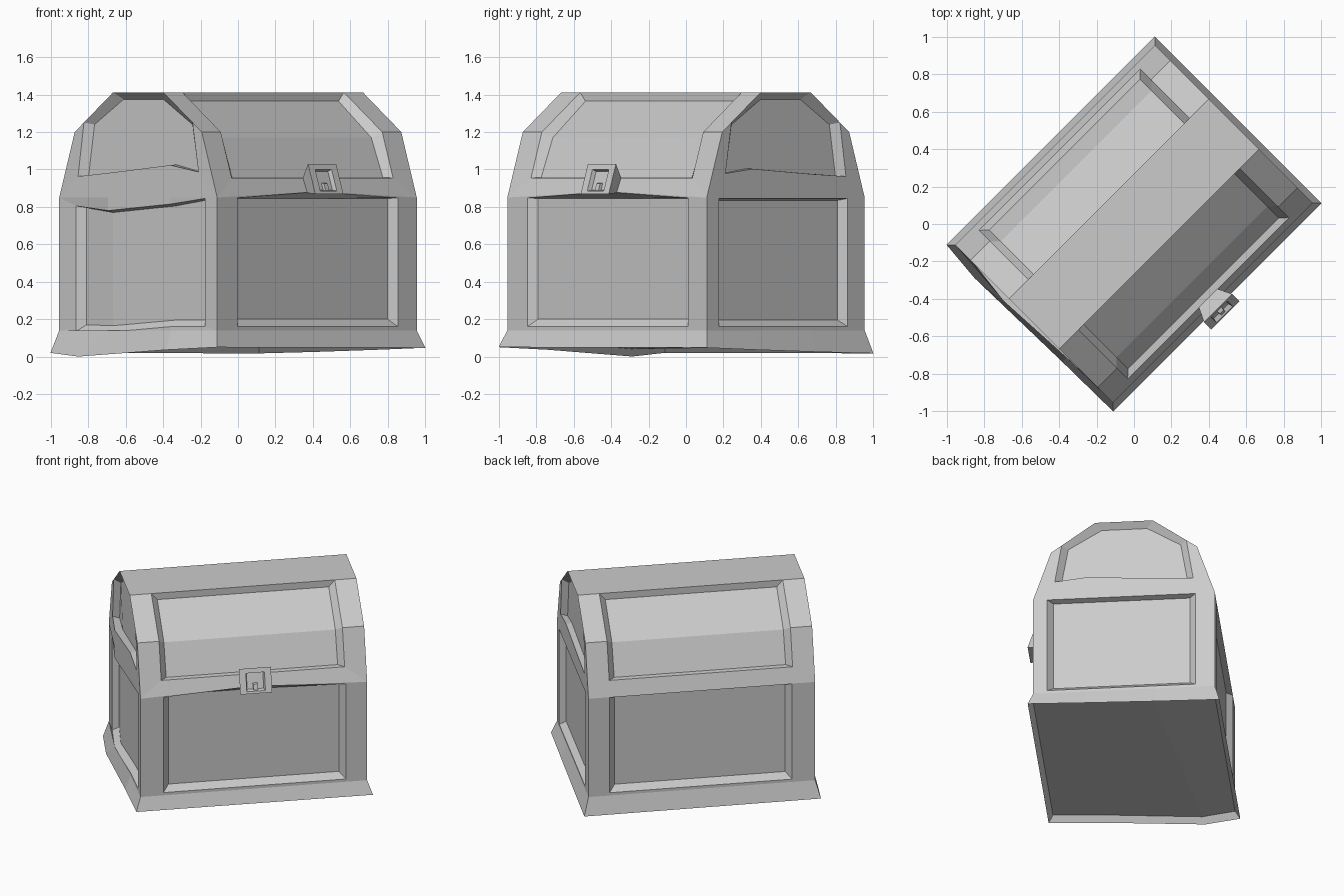
import bpy, bmesh, math
from mathutils import Matrix

if "Cube" in bpy.data.objects:
    bpy.data.objects.remove(bpy.data.objects["Cube"])

L, W = 0.754, 0.597          # half length, half depth of the body
D, B = 0.04, 0.04            # panel recess depth and bevel width
SEAM, FOLD, TOP = 0.85, 1.20, 1.412
BULGE, SOFT = 0.03, 0.2      # outward bow of the left end, and its falloff
TURN = Matrix.Rotation(math.radians(45), 4, 'Z')


class Part:
    """Collects faces given as (length, forward, height) points."""
    def __init__(self, name):
        self.name, self.bm = name, bmesh.new()

    def fill(self, loop):
        self.bm.faces.new([self.bm.verts.new((u, -v, z)) for u, v, z in loop])

    def ring(self, a, b):
        n = len(a)
        for i in range(n):
            j = (i + 1) % n
            self.fill([a[i], a[j], b[j], b[i]])

    def finish(self):
        bmesh.ops.remove_doubles(self.bm, verts=self.bm.verts, dist=1e-5)
        bmesh.ops.recalc_face_normals(self.bm, faces=self.bm.faces)
        self.bm.transform(TURN)
        me = bpy.data.meshes.new(self.name)
        self.bm.to_mesh(me)
        self.bm.free()
        bpy.context.collection.objects.link(bpy.data.objects.new(self.name, me))


chest = Part("chest")


def long_side(s, bow):
    """Front (s=1) or back (s=-1): sunk body panel and sunk folded lid panel."""
    def body(u, v, z0, z1, zm, du=0.0):
        return [(-u + du, s * v, z0), (u + du, s * v, z0), (u + du, s * v, z1),
                (0, s * v, zm), (-u + du, s * v, z1)]
    outer = body(L, W, 0.14, SEAM, SEAM + bow)
    opening = body(0.607, W, 0.16, SEAM - 0.002, SEAM + bow - 0.002, 0.006)
    inner = body(0.607 - B, W - D, 0.2, 0.845, 0.845, 0.006)
    chest.ring(outer, opening)
    chest.ring(opening, inner)
    chest.fill(inner)

    def lid(u, low, fold, top, bow=0):
        (a, za), (b, zb), (c, zc) = low, fold, top
        return [(-u, s * a, za), (0, s * a, za + bow), (u, s * a, za), (u, s * b, zb),
                (u, s * c, zc), (-u, s * c, zc), (-u, s * b, zb)]
    outer = lid(L, (W, SEAM), (0.48, FOLD), (0.19, TOP), bow)
    opening = lid(0.61, (0.562, 0.955), (0.48, FOLD), (0.19, TOP))
    inner = lid(0.57, (0.525, 0.957), (0.437, 1.17), (0.19, 1.365))
    chest.ring(outer, opening)
    chest.ring(opening, inner)
    chest.fill(inner[:4] + inner[6:])
    chest.fill(inner[3:])


def end(s, w):
    """Right (s=1) or left (s=-1) end; w warps the panel edges."""
    k = BULGE * w

    def body(u, v, z0, z1, warp, dv=0.0):
        return [(s * u, dv - v, z0 - 0.025 * warp),
                (s * (u + k), -0.2, z0 - 0.03 * warp), (s * (u + k * SOFT), 0.25, z0),
                (s * u, dv + v, z0), (s * u, dv + v, z1),
                (s * (u + k * SOFT), 0.25, z1 - 0.03 * warp),
                (s * (u + k), -0.2, z1 - 0.065 * warp), (s * u, dv - v, z1 - 0.04 * warp)]
    outer = body(L, W, 0.14, SEAM, 0)
    opening = body(L, 0.487, 0.16, 0.845, w, 0.018)
    inner = body(L - D, 0.45, 0.195, 0.835, w, 0.018)
    chest.ring(outer, opening)
    chest.ring(opening, inner)
    for q in ((0, 1, 6, 7), (1, 2, 5, 6), (2, 3, 4, 5)):
        chest.fill([inner[i] for i in q])

    def lid(u, low, fold, top, lift, bow=1):
        (a, za), (b, zb), (c, zc) = low, fold, top
        return [(s * (u + x * bow), v, z) for v, z, x in (
            (-a, za, 0), (-0.2, za + lift * 0.3, k), (0.25, za + lift, k * SOFT),
            (a, za + lift * 0.4, 0), (b, zb, 0), (c, zc, 0), (-c, zc, 0), (-b, zb, 0))]
    lift = 0.04 + 0.02 * w
    outer = lid(L, (W, SEAM), (0.48, FOLD), (0.19, TOP), 0)
    opening = lid(L, (0.455, 0.963), (0.41, 1.2512), (0.19, TOP), lift)
    inner = lid(L - D, (0.415, 0.966), (0.37, 1.24), (0.15, 1.375), lift, 0.6)
    chest.ring(outer, opening)
    chest.ring(opening, inner)
    chest.fill(inner)


long_side(1, 0.033)
long_side(-1, 0)
end(1, 0)
end(-1, 1)

# flat lid ridge
chest.fill([(-L, 0.19, TOP), (L, 0.19, TOP), (L, -0.19, TOP), (-L, -0.19, TOP)])

# flared foot and slightly uneven, sunken underside
FL, FW = 0.787, 0.63
foot_top = [(-L, W, 0.14), (L, W, 0.14), (L, 0.25, 0.14), (L, -0.2, 0.14),
            (L, -W, 0.14), (-L, -W, 0.14), (-L - BULGE, -0.2, 0.14),
            (-L - BULGE * SOFT, 0.25, 0.14)]
foot_low = [(-FL, FW, 0.05), (FL, FW, 0.047), (FL, 0.25, 0.036), (FL, -0.2, 0.025),
            (FL, -FW, 0.017), (-FL, -FW, 0.02), (-FL - 0.02, -0.4, 0.0),
            (-FL - 0.005, 0.25, 0.036)]
sole = [(u * 0.96, v * 0.95, z + 0.04) for u, v, z in foot_low]
chest.ring(foot_top, foot_low)
chest.ring(foot_low, sole)
for q in ((0, 1, 2, 7), (7, 2, 3, 6), (6, 3, 4, 5)):
    chest.fill([sole[i] for i in q])
chest.finish()

# lock: leaning block with a sunk face
lock = Part("lock")


def plate(u, z0, z1, depth):
    def v(z):
        return 0.69 - (z - 0.87) * 0.34 - depth
    return [(-u, v(z0), z0), (u, v(z0), z0), (u, v(z1), z1), (-u, v(z1), z1)]


back = [(-0.07, 0.585, 0.875), (0.07, 0.585, 0.875), (0.07, 0.56, 0.955), (-0.07, 0.56, 0.955)]
loops = [back, plate(0.106, 0.87, 1.03, 0), plate(0.062, 0.885, 1.0, 0),
         plate(0.055, 0.89, 0.99, 0.025)]
for a, b in zip(loops, loops[1:]):
    lock.ring(a, b)
lock.fill(loops[0])
lock.fill(loops[-1])
lock.finish()

# small latch tongue inside the lock
tongue = Part("latch_tongue")
rear, face = plate(0.018, 0.885, 0.93, 0.04), plate(0.014, 0.888, 0.925, 0.008)
tongue.ring(rear, face)
tongue.fill(rear)
tongue.fill(face)
tongue.finish()
